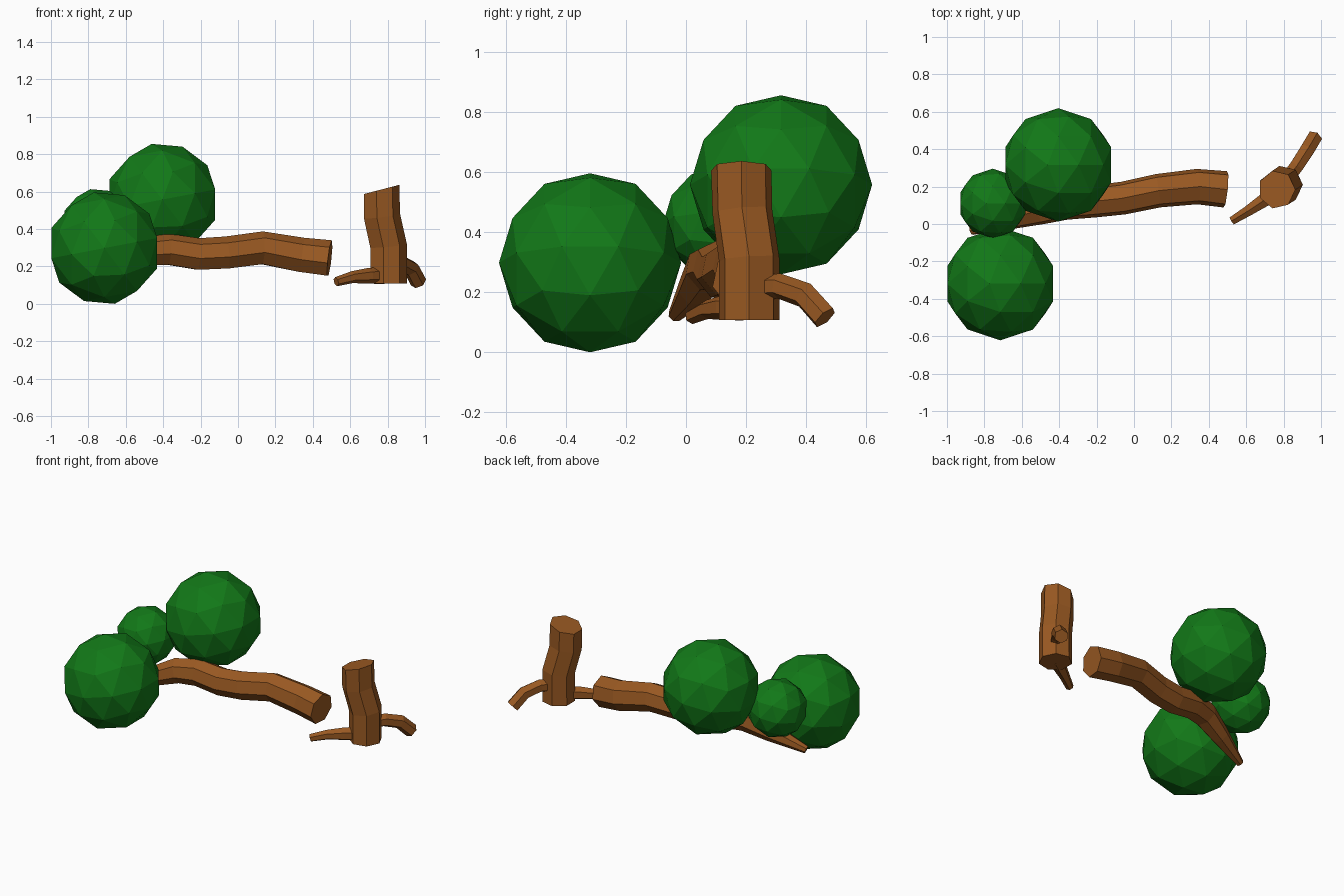
import bpy, bmesh, math
from mathutils import Vector

if "Cube" in bpy.data.objects:
    bpy.data.objects.remove(bpy.data.objects["Cube"])


def material(name, color):
    m = bpy.data.materials.new(name)
    m.diffuse_color = (*color, 1)
    m.use_nodes = True
    m.node_tree.nodes["Principled BSDF"].inputs["Base Color"].default_value = m.diffuse_color
    return m


BARK = material("bark", (0.32, 0.10, 0.016))
LEAF = material("leaves", (0.006, 0.19, 0.009))


def finish(name, bm, mat):
    bmesh.ops.recalc_face_normals(bm, faces=bm.faces)
    mesh = bpy.data.meshes.new(name)
    bm.to_mesh(mesh)
    bm.free()
    mesh.materials.append(mat)
    obj = bpy.data.objects.new(name, mesh)
    bpy.context.collection.objects.link(obj)
    return obj


def limb(name, path, sides, ref, last_normal=None):
    """Faceted tube through (x, y, z, radius) points with capped ends."""
    bm = bmesh.new()
    pts = [Vector(p[:3]) for p in path]
    ref = Vector(ref)
    rings = []
    for i, p in enumerate(pts):
        tangent = pts[min(i + 1, len(pts) - 1)] - pts[max(i - 1, 0)]
        if last_normal and i == len(pts) - 1:
            tangent = Vector(last_normal)
        tangent.normalize()
        u = (ref - tangent * ref.dot(tangent)).normalized()
        v = tangent.cross(u)
        ring = []
        for k in range(sides):
            a = math.tau * k / sides
            ring.append(bm.verts.new(p + (u * math.cos(a) + v * math.sin(a)) * path[i][3]))
        rings.append(ring)
    for r0, r1 in zip(rings, rings[1:]):
        for k in range(sides):
            n = (k + 1) % sides
            bm.faces.new((r0[k], r0[n], r1[n], r1[k]))
    bm.faces.new(rings[0])
    bm.faces.new(rings[-1])
    return finish(name, bm, BARK)


# Stump with a slanted cut at the top
limb("stump", [(0.80, 0.21, 0.11, 0.103), (0.80, 0.21, 0.31, 0.103),
               (0.765, 0.187, 0.47, 0.102), (0.763, 0.184, 0.61, 0.103)],
     7, (1, 0, 0), (-0.26, 0, 1))
stump = bpy.data.objects["stump"]
for v in stump.data.vertices[:7]:
    v.co.z = 0.108

# Roots
limb("front_root", [(0.78, 0.19, 0.15, 0.045), (0.70, 0.13, 0.15, 0.042),
                    (0.61, 0.07, 0.142, 0.032), (0.525, 0.018, 0.118, 0.025)],
     6, (0, 0, 1))
limb("back_root", [(0.81, 0.23, 0.215, 0.042), (0.87, 0.31, 0.22, 0.042),
                   (0.925, 0.395, 0.19, 0.044), (0.965, 0.462, 0.115, 0.044)],
     6, (0, 0, 1))

# Fallen trunk, tapering to its tip
limb("fallen_trunk", [(0.49, 0.185, 0.24, 0.10), (0.34, 0.20, 0.257, 0.097),
                      (0.13, 0.178, 0.295, 0.092), (-0.06, 0.138, 0.27, 0.09),
                      (-0.21, 0.122, 0.262, 0.089), (-0.37, 0.107, 0.287, 0.087),
                      (-0.50, 0.075, 0.277, 0.08), (-0.66, 0.03, 0.21, 0.06),
                      (-0.87, -0.035, 0.125, 0.025)],
     7, (0, 0, 1))

# Faceted leaf clumps, tilted with the fallen tree
for name, centre, radius in (("front_leaves", (-0.715, -0.319, 0.2975), 0.303),
                             ("back_leaves", (-0.405, 0.316, 0.557), 0.303),
                             ("tip_leaves", (-0.755, 0.11, 0.43), 0.186)):
    bm = bmesh.new()
    bmesh.ops.create_icosphere(bm, subdivisions=2, radius=radius)
    obj = finish(name, bm, LEAF)
    obj.location = centre
    obj.rotation_euler.y = math.radians(-10.8)
